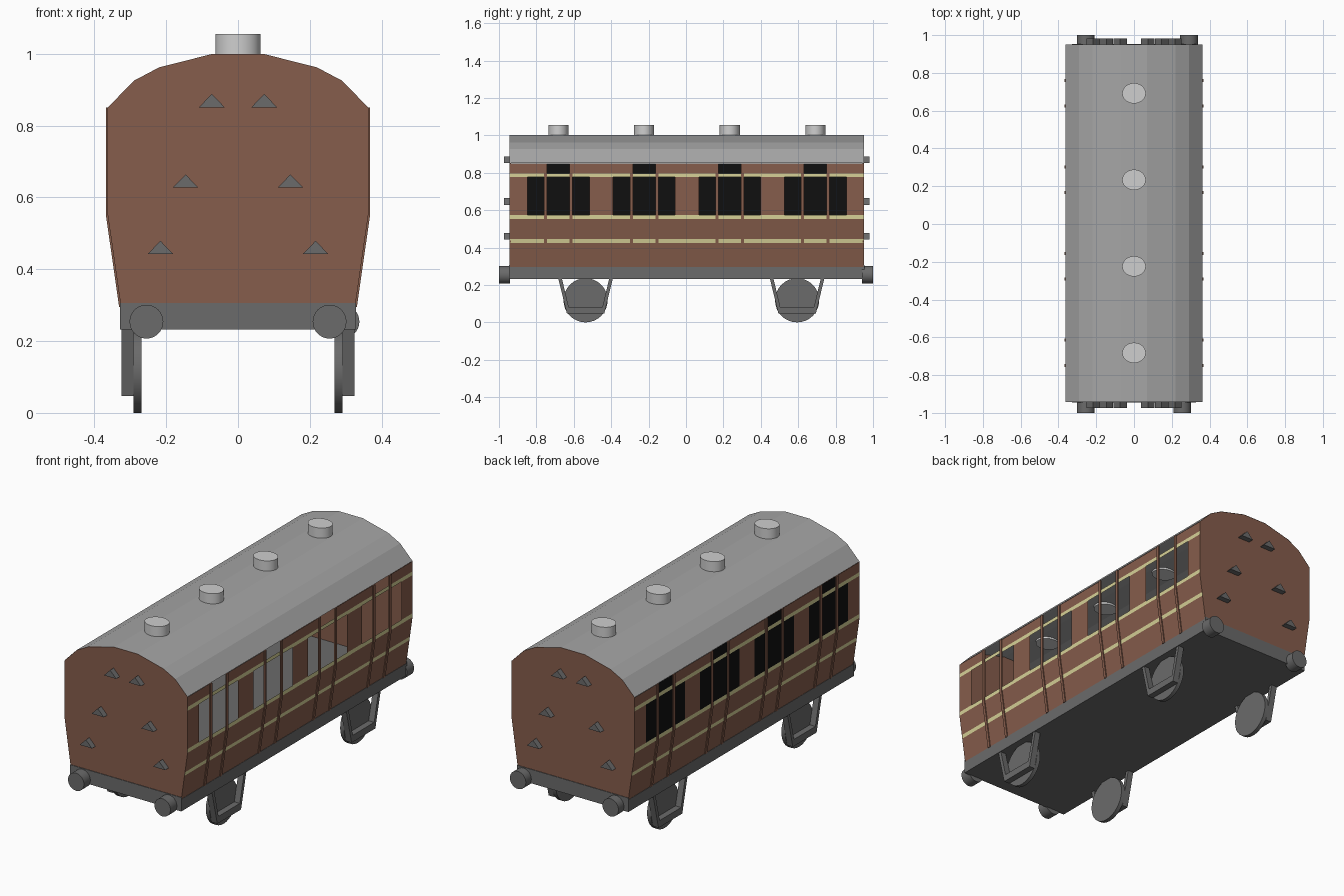
import bpy
import bmesh
from math import pi
from mathutils import Matrix, Vector

cube = bpy.data.objects.get("Cube")
if cube:
    bpy.data.objects.remove(cube, do_unlink=True)


def material(name, r, g, b):
    m = bpy.data.materials.new(name)
    m.use_nodes = True
    m.diffuse_color = (r, g, b, 1)
    m.node_tree.nodes["Principled BSDF"].inputs["Base Color"].default_value = (r, g, b, 1)
    return m


BROWN = material("brown paint", 0.24, 0.11, 0.072)
GOLD = material("pale gold", 0.68, 0.64, 0.31)
BLACK = material("black glass", 0.005, 0.005, 0.005)
ROOF = material("roof grey", 0.38, 0.38, 0.38)
IRON = material("iron grey", 0.145, 0.145, 0.145)
VENT = material("light grey", 0.62, 0.62, 0.62)

FRONT, BACK = -0.943, 0.951
FLOOR, WAIST, EAVE = 0.295, 0.552, 0.85
DOORS = [0.005 + 0.458 * (i - 1.5) for i in range(4)]
ROOF_HALF = [(0.363, EAVE), (0.29, 0.925), (0.22, 0.962), (0.07, 1.0)]
ROOF_LINE = ROOF_HALF + [(-x, z) for x, z in reversed(ROOF_HALF)]


def finish(name, bm, *mats):
    mesh = bpy.data.meshes.new(name)
    bm.to_mesh(mesh)
    bm.free()
    for m in mats:
        mesh.materials.append(m)
    ob = bpy.data.objects.new(name, mesh)
    bpy.context.collection.objects.link(ob)
    return ob


def prism(name, outline, offset, mat):
    """Closed outline of 3D points pushed along an offset."""
    bm = bmesh.new()
    base = bm.faces.new([bm.verts.new(p) for p in outline])
    ext = bmesh.ops.extrude_face_region(bm, geom=[base], use_keep_orig=True)
    moved = [v for v in ext["geom"] if isinstance(v, bmesh.types.BMVert)]
    bmesh.ops.translate(bm, verts=moved, vec=Vector(offset))
    bmesh.ops.recalc_face_normals(bm, faces=bm.faces)
    return finish(name, bm, mat)


def cylinder(name, centre, radius, depth, axis, mat, stretch=1.0):
    bm = bmesh.new()
    bmesh.ops.create_cone(bm, cap_ends=True, segments=32, radius1=radius,
                          radius2=radius, depth=depth)
    bmesh.ops.scale(bm, verts=bm.verts, vec=(stretch, 1, 1))
    turn = {"x": Matrix.Rotation(pi / 2, 3, "Y"), "y": Matrix.Rotation(pi / 2, 3, "X"),
            "z": Matrix.Identity(3)}[axis]
    bmesh.ops.rotate(bm, verts=bm.verts, matrix=turn)
    bmesh.ops.translate(bm, verts=bm.verts, vec=centre)
    ob = finish(name, bm, mat)
    bpy.ops.object.select_all(action="DESELECT")
    bpy.context.view_layer.objects.active = ob
    ob.select_set(True)
    bpy.ops.object.shade_smooth_by_angle()
    return ob


def wall_x(z):
    return 0.363 - 0.037 * max(0, WAIST - z) / (WAIST - FLOOR)


# Side walls: a grid whose cells become panels, stripes or windows
Z_CUTS = [FLOOR, 0.425, 0.445, WAIST, 0.573, 0.776, 0.796, EAVE]
STRIPE_ROWS = (1, 3, 5)
Y_CUTS = sorted([FRONT, BACK] + [c + s * d for c in DOORS for s in (-1, 1)
                                 for d in (0.06, 0.076, 0.165)])


def is_window(y, row):
    d = min(abs(y - c) for c in DOORS)
    return (row in (4, 6) and d < 0.06) or (row == 4 and 0.076 < d < 0.165)


def side_wall(name, side, glazed):
    bm = bmesh.new()
    grid = [[bm.verts.new((side * wall_x(z), y, z)) for z in Z_CUTS] for y in Y_CUTS]
    for i in range(len(Y_CUTS) - 1):
        y = (Y_CUTS[i] + Y_CUTS[i + 1]) / 2
        for row in range(len(Z_CUTS) - 1):
            window = is_window(y, row)
            if window and not glazed:
                continue
            f = bm.faces.new((grid[i][row], grid[i + 1][row],
                              grid[i + 1][row + 1], grid[i][row + 1]))
            if side < 0:
                f.normal_flip()
            f.material_index = 2 if window else 1 if row in STRIPE_ROWS else 0
    finish(name, bm, BROWN, GOLD, BLACK)


side_wall("left_wall", 1, False)
side_wall("right_wall", -1, True)

# Upright strips on both edges of every door
for side in (-1, 1):
    for c in DOORS:
        for edge in (-1, 1):
            y = c + edge * 0.068 - 0.008
            line = [(wall_x(z), z) for z in (FLOOR, WAIST, EAVE)]
            outline = [(side * (x + 0.005), y, z) for x, z in line]
            outline += [(side * (x - 0.002), y, z) for x, z in reversed(line)]
            prism("door_strip", outline, (0, 0.016, 0), BROWN)

# End walls
section = [(wall_x(FLOOR), FLOOR), (0.363, WAIST)] + ROOF_LINE
section += [(-0.363, WAIST), (-wall_x(FLOOR), FLOOR)]
for name, y, depth in (("front_wall", FRONT, 0.008), ("back_wall", BACK, -0.008)):
    prism(name, [(x, y, z) for x, z in section], (0, depth, 0), BROWN)

# Roof skin over the end walls
bm = bmesh.new()
rows = [[bm.verts.new((x, y, z + 0.001)) for x, z in ROOF_LINE] for y in (FRONT, BACK)]
for k in range(len(ROOF_LINE) - 1):
    bm.faces.new((rows[0][k], rows[1][k], rows[1][k + 1], rows[0][k + 1]))
bmesh.ops.recalc_face_normals(bm, faces=bm.faces)
if sum(f.normal.z for f in bm.faces) < 0:
    bmesh.ops.reverse_faces(bm, faces=bm.faces)
finish("roof", bm, ROOF)

# Roof vents
for c in DOORS:
    cylinder("roof_vent", (0, c, 1.023), 0.054, 0.064, "z", VENT, 1.16)

# Underframe with end beams
prism("underframe", [(x, FRONT, z) for x, z in
                     ((-0.328, 0.232), (0.328, 0.232), (0.328, 0.296), (-0.328, 0.296))],
      (0, BACK - FRONT, 0), IRON)
for y in (FRONT - 0.003, BACK - 0.003):
    prism("end_beam", [(x, y, z) for x, z in
                       ((-0.328, 0.232), (0.328, 0.232), (0.328, 0.306), (-0.328, 0.306))],
          (0, 0.006, 0), IRON)

# Buffers
for x, y in ((-0.255, -1), (0.255, -1), (-0.255, 1), (0.291, 1)):
    cylinder("buffer", (x, y * 0.97, 0.254), 0.047, 0.06, "y", IRON)

# Triangular steps on both end walls
for y, out in ((FRONT, -0.03), (BACK, 0.03)):
    for side in (-1, 1):
        for x, z in ((0.073, 0.851), (0.146, 0.627), (0.216, 0.442)):
            x *= side
            prism("end_step", [(x - 0.036, y, z), (x + 0.036, y, z), (x, y, z + 0.037)],
                  (0, out, 0), IRON)

# Wheels and their open axle guards
for y in (-0.537, 0.594):
    for side in (-1, 1):
        cylinder("wheel", (side * 0.28, y, 0.118), 0.118, 0.022, "x", IRON)
        guard = [(-0.147, 0.24), (-0.1, 0.047), (0.1, 0.047), (0.147, 0.24),
                 (0.128, 0.24), (0.09, 0.083), (-0.09, 0.083), (-0.128, 0.24)]
        prism("axle_guard", [(side * 0.291, y + dy, z) for dy, z in guard],
              (side * 0.033, 0, 0), IRON)
